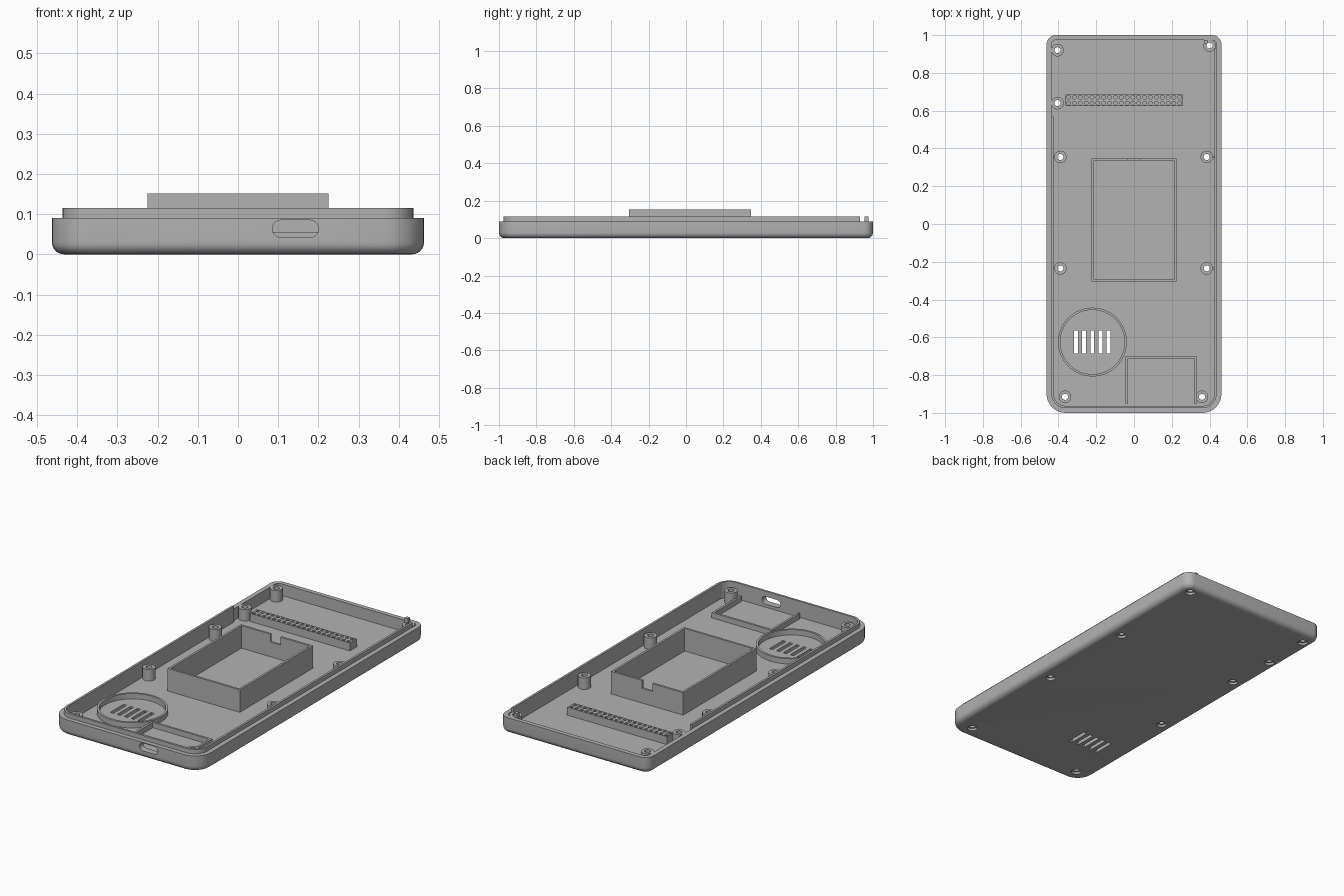
import bpy, bmesh
from math import sin, cos, pi

cube = bpy.data.objects.get("Cube")
if cube:
    bpy.data.objects.remove(cube, do_unlink=True)

grey = bpy.data.materials.new("case_grey")
grey.use_nodes = True
colour = (0.45, 0.45, 0.45, 1)
grey.diffuse_color = colour
grey.node_tree.nodes["Principled BSDF"].inputs["Base Color"].default_value = colour

FLOOR, RIM, LIP = 0.025, 0.09, 0.115
WALL_X, WALL_Y = 0.437, 0.975


def build(name, lofts, closed=False):
    """One object from several lofts; each loft is a list of equal-length rings."""
    bm = bmesh.new()
    for rings in lofts:
        rows = [[bm.verts.new(p) for p in ring] for ring in rings]
        pairs = list(zip(rows, rows[1:]))
        if closed:
            pairs.append((rows[-1], rows[0]))
        else:
            bm.faces.new(rows[0])
            bm.faces.new(rows[-1])
        for a, b in pairs:
            for i in range(len(a)):
                j = (i + 1) % len(a)
                bm.faces.new((a[i], a[j], b[j], b[i]))
    bmesh.ops.recalc_face_normals(bm, faces=bm.faces)
    mesh = bpy.data.meshes.new(name)
    bm.to_mesh(mesh)
    bm.free()
    mesh.materials.append(grey)
    obj = bpy.data.objects.new(name, mesh)
    bpy.context.collection.objects.link(obj)
    return obj


def circle(x, y, r, z, n=32):
    return [(x + r * cos(2 * pi * i / n), y + r * sin(2 * pi * i / n), z) for i in range(n)]


def box(x0, x1, y0, y1, z0, z1):
    return [[(x0, y0, z), (x1, y0, z), (x1, y1, z), (x0, y1, z)] for z in (z0, z1)]


def tube(x, y, r_out, r_in, z0, z1, n=32):
    return [circle(x, y, r, z, n) for r, z in
            ((r_out, z0), (r_out, z1), (r_in, z1), (r_in, z0))]


def outline(hx, hy, r_front, r_back, z, n=8):
    """Rounded rectangle, counter-clockwise from the front left corner."""
    pts = []
    corners = ((-1, -1, r_front, pi), (1, -1, r_front, 1.5 * pi),
               (1, 1, r_back, 0), (-1, 1, r_back, pi / 2))
    for sx, sy, r, start in corners:
        for i in range(n + 1):
            a = start + i * pi / 2 / n
            pts.append((sx * (hx - r) + r * cos(a), sy * (hy - r) + r * sin(a), z))
    return pts


def cut(obj, lofts):
    """Subtract the lofts and bake the result."""
    cutter = build("cutter", lofts)
    cutter.hide_render = True
    mod = obj.modifiers.new("cut", "BOOLEAN")
    mod.operation, mod.solver, mod.object = "DIFFERENCE", "EXACT", cutter
    deps = bpy.context.evaluated_depsgraph_get()
    mesh = bpy.data.meshes.new_from_object(obj.evaluated_get(deps))
    obj.modifiers.clear()
    obj.data = mesh
    bpy.data.objects.remove(cutter, do_unlink=True)


bosses = [(-0.405, 0.92), (0.40, 0.945), (-0.405, 0.64), (-0.39, 0.355), (0.385, 0.355),
          (-0.39, -0.235), (0.385, -0.235), (-0.365, -0.915), (0.36, -0.915)]

# Tray with rounded lower edge and hollow inside
rings = []
for i in range(7):
    a = i * pi / 12
    d = 0.03 * (1 - sin(a))
    rings.append(outline(0.463 - d, 1 - d, 0.1 - d, 0.05 - d, 0.03 * (1 - cos(a))))
rings.append(outline(0.463, 1, 0.1, 0.05, RIM))
rings += [outline(WALL_X, WALL_Y, 0.075, 0.025, z) for z in (RIM, FLOOR)]
tray = build("tray", [rings])

# Screw holes, speaker slots and charging port
port = []
for y in (-1.05, -0.95):
    ring = []
    for side, start in ((0.179, -pi / 2), (0.107, pi / 2)):
        for i in range(11):
            a = start + i * pi / 10
            ring.append((side + 0.0215 * cos(a), y, 0.0635 + 0.0215 * sin(a)))
    port.append(ring)
screws = [[circle(x, y, r, z) for r, z in
           ((0.026, -0.01), (0.026, 0.013), (0.016, 0.013), (0.016, 0.04))] for x, y in bosses]
slots = [box(x - 0.01, x + 0.01, -0.685, -0.565, -0.01, 0.05)
         for x in [-0.221 + 0.043 * k for k in range(-2, 3)]]
cut(tray, screws + slots + [port])

# Raised lip around the front and both sides
def lip_path(d):
    arcs = outline(WALL_X - d, WALL_Y - d, 0.075 - d, 0.02, 0)[:18]
    return [(d - WALL_X, 0.57, 0)] + arcs + [(WALL_X - d, 0.93, 0)]


sections = [[(o[0], o[1], 0.02), (o[0], o[1], LIP), (i[0], i[1], LIP), (i[0], i[1], 0.02)]
            for o, i in zip(lip_path(0), lip_path(0.012))]
lip = build("rim_lip", [sections])
cut(lip, [port])
lip_end = build("rim_lip_end", [box(0.37, 0.39, 0.955, 0.975, 0.02, LIP)])

# Screw bosses and their ribs to the side walls
boss = build("screw_bosses", [tube(x, y, 0.033, 0.016, 0.02, RIM) for x, y in bosses], True)
ribs = []
for y in (0.355, -0.235):
    ribs += [box(0.412, 0.43, y - 0.005, y + 0.005, 0.02, 0.08),
             box(-0.43, -0.418, y - 0.005, y + 0.005, 0.02, 0.08)]
build("boss_ribs", ribs)

# Battery box with cable notch
battery = build("battery_box", [[
    box(-0.225 + d, 0.225 - d, -0.305 + d, 0.347 - d, z, z)[0]
    for d, z in ((0, 0.02), (0, 0.152), (0.012, 0.152), (0.012, 0.02))]], True)
cut(battery, [box(-0.033, 0.03, 0.32, 0.36, 0.108, 0.2)])

# Speaker ring
speaker = build("speaker_ring", [tube(-0.22, -0.625, 0.182, 0.17, 0.02, 0.055, 64)], True)

# Charging board bracket
build("charger_bracket", [[
    [(x0, -0.95, z), (x0, y, z), (x1, y, z), (x1, -0.95, z),
     (x1 - 0.012, -0.95, z), (x1 - 0.012, y - 0.012, z),
     (x0 + 0.012, y - 0.012, z), (x0 + 0.012, -0.95, z)]
    for x0, x1, y, z in ((-0.045, 0.33, -0.7, 0.02), (-0.045, 0.33, -0.7, 0.055))]])

# Pin header block with two rows of sockets
header = build("pin_header", [box(-0.362, 0.26, 0.625, 0.686, 0.02, 0.07)])
cut(header, [[circle(-0.3465 + 0.031 * i, y, 0.01, z, 12) for z in (0.035, 0.1)]
             for i in range(20) for y in (0.64, 0.671)])

# Smooth shading on the rounded parts
bpy.ops.object.select_all(action="DESELECT")
for obj in (tray, lip, boss, speaker, header):
    obj.select_set(True)
bpy.context.view_layer.objects.active = tray
bpy.ops.object.shade_smooth_by_angle(angle=pi / 6)
